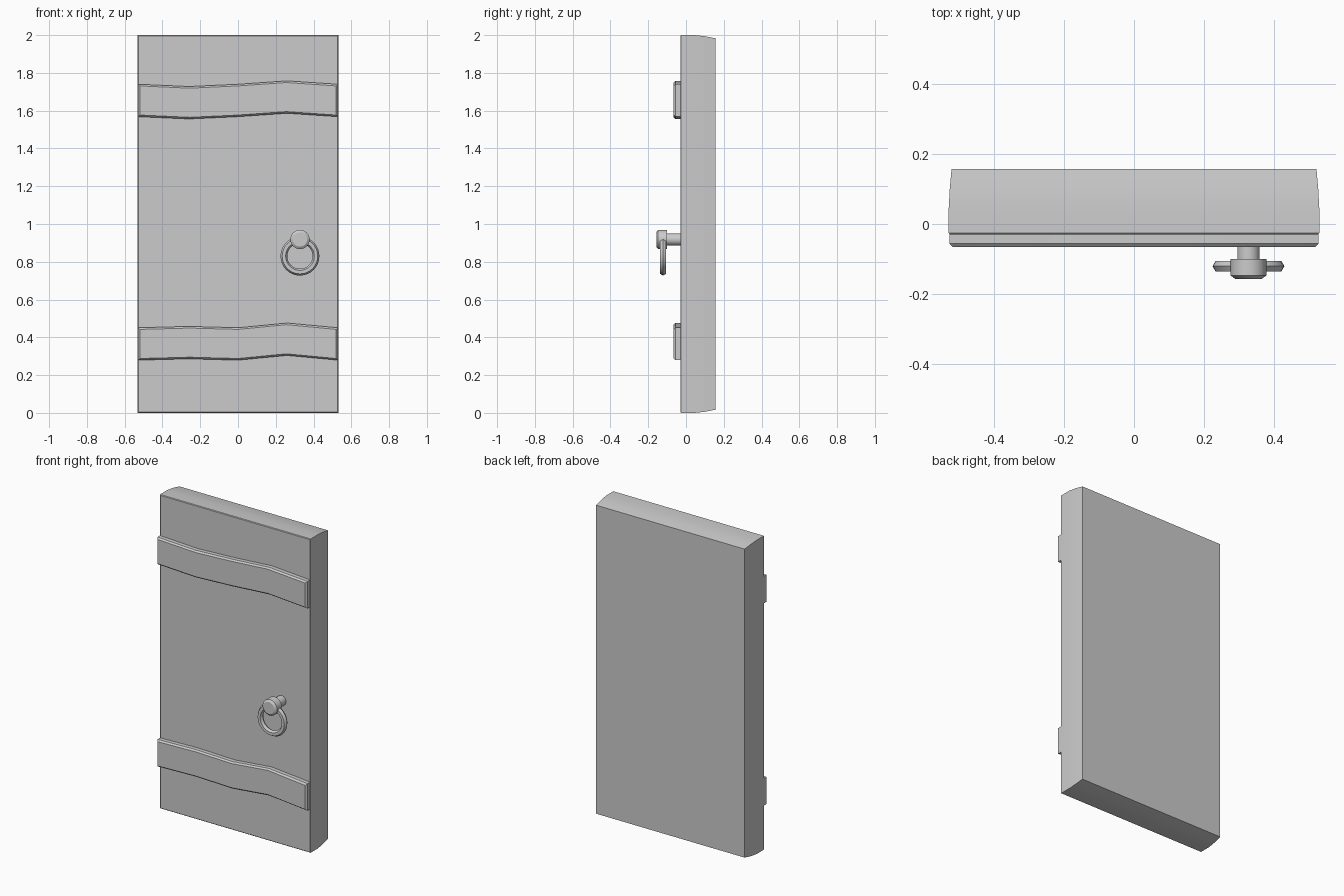
import bpy, bmesh
from math import sin, cos, pi, radians

if "Cube" in bpy.data.objects:
    bpy.data.objects.remove(bpy.data.objects["Cube"])


def finish(name, bm, angle=30):
    bmesh.ops.recalc_face_normals(bm, faces=bm.faces)
    me = bpy.data.meshes.new(name)
    bm.to_mesh(me)
    bm.free()
    ob = bpy.data.objects.new(name, me)
    bpy.context.collection.objects.link(ob)
    bpy.ops.object.select_all(action='DESELECT')
    ob.select_set(True)
    bpy.context.view_layer.objects.active = ob
    bpy.ops.object.shade_smooth_by_angle(angle=radians(angle))
    return ob


def loft(name, rings, closed=False):
    """Skin a row of equal-length point rings; cap the ends unless closed."""
    bm = bmesh.new()
    vs = [[bm.verts.new(p) for p in r] for r in rings]
    n = len(vs[0])
    pairs = list(zip(vs, vs[1:])) + ([(vs[-1], vs[0])] if closed else [])
    for a, b in pairs:
        for i in range(n):
            j = (i + 1) % n
            bm.faces.new((a[i], a[j], b[j], b[i]))
    if not closed:
        bm.faces.new(vs[0])
        bm.faces.new(vs[-1])
    return finish(name, bm)


# Door slab: rectangle rings from the bevelled front to the tapered back
def rect(y, dx, dz):
    w = 0.531 - dx
    return [(-w, y, dz), (w, y, dz), (w, y, 2 - dz), (-w, y, 2 - dz)]


loft("door_slab", [rect(-0.030, 0.004, 0.004), rect(-0.026, 0, 0),
                   rect(0.045, 0, 0), rect(0.10, 0.003, 0.006),
                   rect(0.157, 0.008, 0.017)])


# Wavy straps with bevelled front edges
def strap(name, z, wave):
    xs = [-0.529, -0.26, 0, 0.26, 0.529]

    def ring(y, d):
        s = [x * (0.529 - d) / 0.529 for x in xs]
        low = [(x, y, z - 0.086 + w + d) for x, w in zip(s, wave)]
        high = [(x, y, z + 0.086 + w - d) for x, w in zip(s, wave)]
        return low + high[::-1]

    loft(name, [ring(-0.029, 0), ring(-0.056, 0), ring(-0.066, 0.009)])


strap("upper_strap", 1.654, [0, -0.012, 0, 0.018, 0])
strap("lower_strap", 0.365, [0, 0.007, 0, 0.025, 0])


# Handle post and chamfered knob, turned around the y axis
HX, HZ = 0.328, 0.918


def turned(name, profile, n=24):
    loft(name, [[(HX + r * cos(2 * pi * i / n), y, HZ + r * sin(2 * pi * i / n))
                 for i in range(n)] for y, r in profile])


turned("handle_post", [(-0.029, 0.032), (-0.101, 0.032)])
turned("handle_knob", [(-0.100, 0.051), (-0.148, 0.051), (-0.157, 0.038)])

# Hanging ring with a six-sided section
R, r, n, m = 0.085, 0.018, 32, 6
rings = []
for i in range(n):
    a = 2 * pi * i / n
    sect = [(R + r * cos(2 * pi * k / m), r * sin(2 * pi * k / m)) for k in range(m)]
    rings.append([(HX + q * cos(a), -0.121 + h, 0.83 + q * sin(a)) for q, h in sect])
loft("pull_ring", rings, closed=True)
